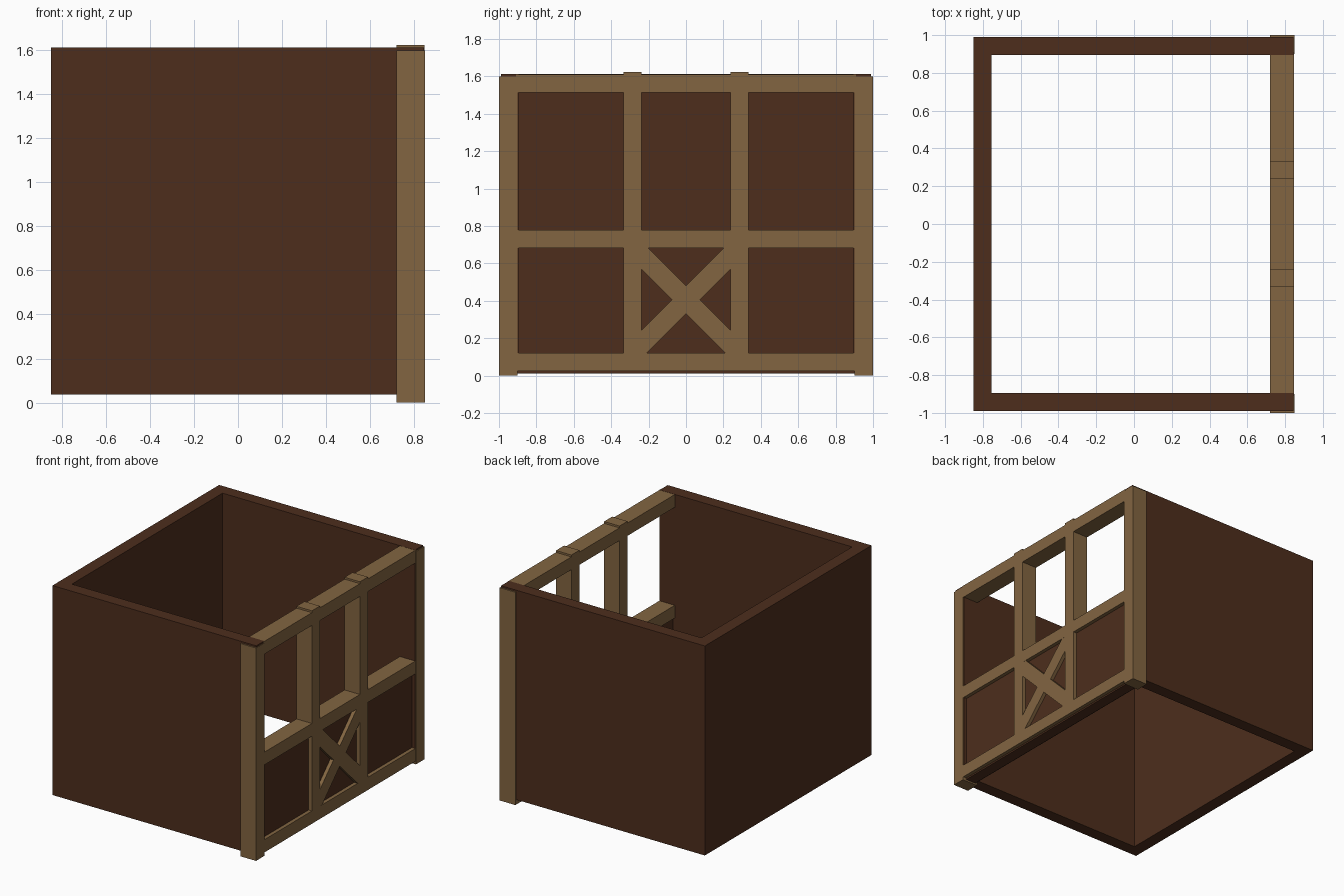
import bpy, bmesh, math
from mathutils import Matrix

if "Cube" in bpy.data.objects:
    bpy.data.objects.remove(bpy.data.objects["Cube"])


def material(name, color):
    m = bpy.data.materials.new(name)
    m.diffuse_color = color
    m.use_nodes = True
    m.node_tree.nodes["Principled BSDF"].inputs["Base Color"].default_value = m.diffuse_color
    return m


DARK = material("dark_wood", (0.075, 0.027, 0.012, 1))
LIGHT = material("light_wood", (0.225, 0.13, 0.053, 1))


def finish(name, bm, mat):
    bmesh.ops.recalc_face_normals(bm, faces=bm.faces)
    me = bpy.data.meshes.new(name)
    bm.to_mesh(me)
    bm.free()
    me.materials.append(mat)
    ob = bpy.data.objects.new(name, me)
    bpy.context.collection.objects.link(ob)
    return ob


def box(name, x, y, z, mat, angle=0):
    """Box from (min, max) ranges, optionally turned about x at its centre."""
    size = [b - a for a, b in (x, y, z)]
    centre = [(a + b) / 2 for a, b in (x, y, z)]
    bm = bmesh.new()
    bmesh.ops.create_cube(bm, size=1)
    bm.transform(Matrix.Translation(centre) @ Matrix.Rotation(angle, 4, 'X')
                 @ Matrix.Diagonal((*size, 1)))
    return finish(name, bm, mat)


# U-shaped outer walls, open on the right, top and bottom
plan = [(0.845, -0.99), (0.845, -0.895), (-0.755, -0.895), (-0.755, 0.895),
        (0.845, 0.895), (0.845, 0.99), (-0.85, 0.99), (-0.85, -0.99)]
bm = bmesh.new()
face = bm.faces.new([bm.verts.new((x, y, 0.037)) for x, y in plan])
top = bmesh.ops.extrude_face_region(bm, geom=[face], use_keep_orig=True)
bmesh.ops.translate(bm, vec=(0, 0, 1.575),
                    verts=[v for v in top['geom'] if isinstance(v, bmesh.types.BMVert)])
finish("outer_walls", bm, DARK)

# Low panel set into the lower half of the timber frame
box("lower_panel", (0.735, 0.82), (-0.9, 0.9), (0.012, 0.74), DARK)

# Corner posts and window studs
D = (0.72, 0.848)
for side, s in (("front", -1), ("back", 1)):
    box(side + "_corner_post", (0.72, 0.85), sorted((s * 0.9, s * 1.0)), (0, 1.6), LIGHT)
    box(side + "_stud", D, sorted((s * 0.238, s * 0.333)), (0.03, 1.625), LIGHT)

# Horizontal rails
for name, z in (("bottom_rail", (0.024, 0.12)), ("middle_rail", (0.682, 0.778)),
                ("top_rail", (1.515, 1.611))):
    box(name, D, (-0.91, 0.91), z, LIGHT)

# Crossed braces under the centre window
for name, a in (("rising_brace", 45), ("falling_brace", -45)):
    box(name, (0.722, 0.847), (-0.39, 0.39), (0.352, 0.458), LIGHT, math.radians(a))
